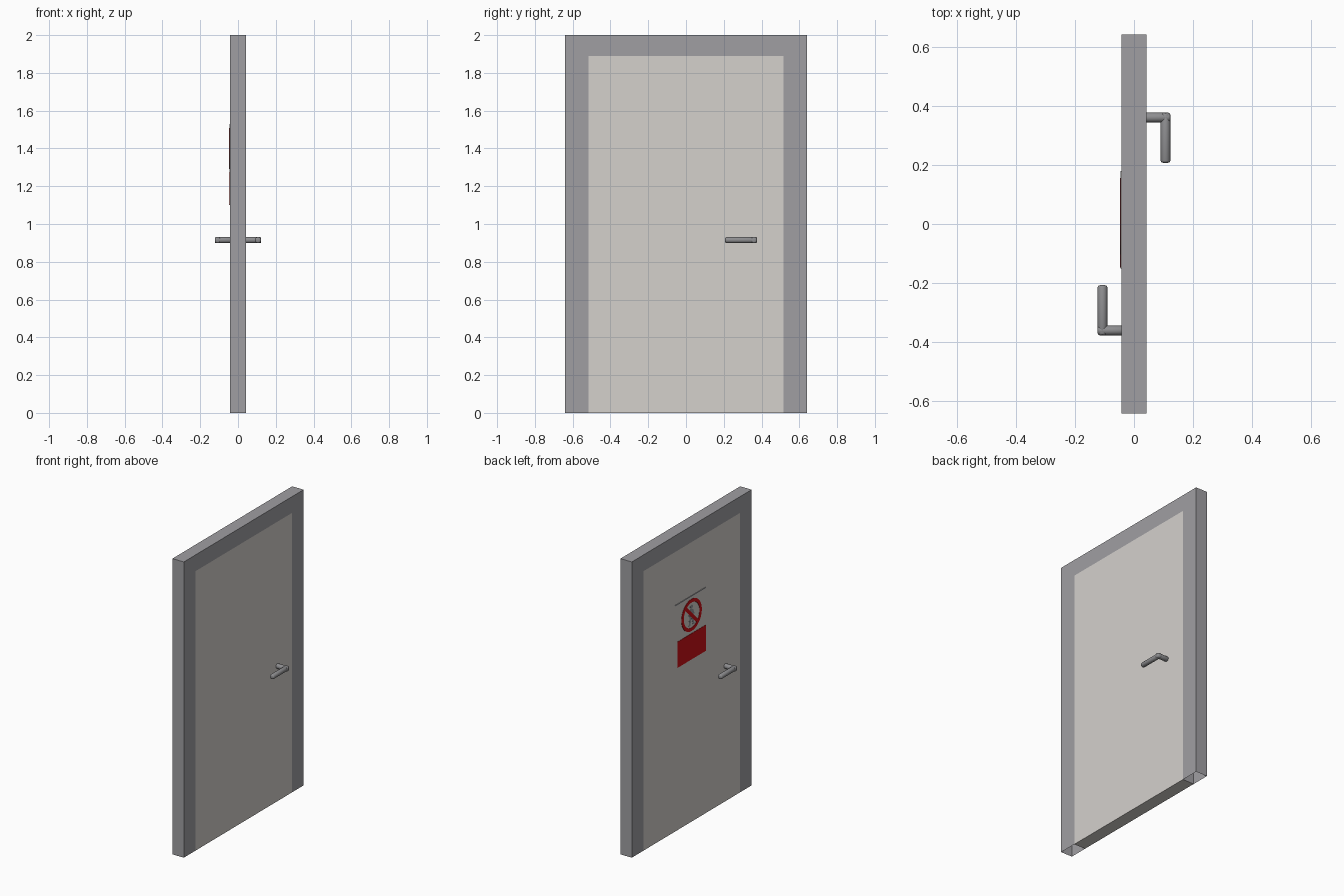
import bpy, bmesh, math
from mathutils import Vector, Matrix

if "Cube" in bpy.data.objects:
    bpy.data.objects.remove(bpy.data.objects["Cube"])


def material(name, rgb):
    m = bpy.data.materials.new(name)
    m.diffuse_color = (*rgb, 1)
    m.use_nodes = True
    m.node_tree.nodes["Principled BSDF"].inputs["Base Color"].default_value = m.diffuse_color
    return m


FRAME = material("frame_grey", (0.35, 0.345, 0.365))
PANEL = material("door_off_white", (0.66, 0.635, 0.605))
METAL = material("handle_grey", (0.27, 0.27, 0.28))
RED = material("sign_red", (0.6, 0.005, 0.008))
FIGURE = material("figure_grey", (0.30, 0.31, 0.34))

T = 0.0425           # half thickness of the door
W, IW = 0.64, 0.515  # half widths of frame and panel
H, IH = 2.0, 1.89    # heights of frame and panel


def finish(name, bm, mat):
    bmesh.ops.recalc_face_normals(bm, faces=bm.faces[:])
    me = bpy.data.meshes.new(name)
    bm.to_mesh(me)
    bm.free()
    me.materials.append(mat)
    ob = bpy.data.objects.new(name, me)
    bpy.context.collection.objects.link(ob)
    return ob


def prism(name, yz, x0, x1, mat, drop=None):
    """Extrude a y-z outline along x; drop(centre) picks side faces to delete."""
    bm = bmesh.new()
    f = bm.faces.new([bm.verts.new((x0, y, z)) for y, z in yz])
    r = bmesh.ops.extrude_face_region(bm, geom=[f], use_keep_orig=True)
    bmesh.ops.translate(bm, vec=(x1 - x0, 0, 0),
                        verts=[v for v in r["geom"] if isinstance(v, bmesh.types.BMVert)])
    bmesh.ops.recalc_face_normals(bm, faces=bm.faces[:])
    if drop:
        bad = [f for f in bm.faces if abs(f.normal.x) < 0.5 and drop(f.calc_center_median())]
        bmesh.ops.delete(bm, geom=bad, context="FACES")
    return finish(name, bm, mat)


def rect(y0, y1, z0, z1):
    return [(y0, z0), (y1, z0), (y1, z1), (y0, z1)]


def circle(y, z, r, n=24):
    return [(y + r * math.cos(2 * math.pi * i / n), z + r * math.sin(2 * math.pi * i / n))
            for i in range(n)]


# Frame: an upside-down U, hollow and open under the jambs
prism("frame", [(-W, 0), (-IW, 0), (-IW, IH), (IW, IH), (IW, 0), (W, 0), (W, H), (-W, H)],
      -T, T, FRAME, lambda c: c.z < 0.001)

# Door panel: flush with the frame, which already closes its sides and top
prism("door_panel", rect(-IW, IW, 0, IH), -T, T, PANEL, lambda c: c.z > 0.001)


# Lever handles: a stem and a lever with softly rounded ends
def rod(bm, a, b, r, n=20):
    a, b = Vector(a), Vector(b)
    d = b - a
    rot = d.to_track_quat("Z", "Y").to_matrix().to_4x4()
    L, e = d.length, r * 0.45
    profile = [(r - e, 0), (r - e * 0.3, e * 0.3), (r, e),
               (r, L - e), (r - e * 0.3, L - e * 0.3), (r - e, L)]
    rings = [[bm.verts.new(Matrix.Translation(a) @ rot @ Vector(
        (q * math.cos(2 * math.pi * i / n), q * math.sin(2 * math.pi * i / n), h)))
        for i in range(n)] for q, h in profile]
    for lo, hi in zip(rings, rings[1:]):
        for i in range(n):
            j = (i + 1) % n
            bm.faces.new((lo[i], lo[j], hi[j], hi[i]))
    bm.faces.new(rings[0][::-1])
    bm.faces.new(rings[-1])


for side, name in ((1, "handle_plain_side"), (-1, "handle_sign_side")):
    bm = bmesh.new()
    z, r = 0.915, 0.0165
    rod(bm, (side * (T - 0.01), side * 0.36, z), (side * 0.123, side * 0.36, z), r)
    rod(bm, (side * 0.1065, side * 0.376, z), (side * 0.1065, side * 0.207, z), r)
    ob = finish(name, bm, METAL)
    bpy.context.view_layer.objects.active = ob
    ob.select_set(True)
    bpy.ops.object.shade_smooth_by_angle(angle=math.radians(50))
    ob.select_set(False)

# Sign on the -x side: backing, top edge line and red block
BACK, MID, TOP = -T - 0.002, -T - 0.003, -T - 0.004
prism("sign_backing", rect(-0.15, 0.18, 1.10, 1.53), -T, BACK, PANEL)
prism("sign_top_line", rect(-0.15, 0.18, 1.524, 1.53), BACK, MID, FIGURE)
prism("sign_red_block", rect(-0.147, 0.155, 1.10, 1.275), BACK, TOP, RED)

# Prohibition ring and its slash
CY, CZ, R_OUT, R_IN = 0.005, 1.40, 0.108, 0.085
bm = bmesh.new()
n = 40
loops = [[bm.verts.new((x, y, z)) for y, z in circle(CY, CZ, r, n)]
         for x, r in ((BACK, R_OUT), (TOP, R_OUT), (TOP, R_IN), (BACK, R_IN))]
for a, b in zip(loops, loops[1:] + loops[:1]):
    for i in range(n):
        j = (i + 1) % n
        bm.faces.new((a[i], a[j], b[j], b[i]))
finish("sign_ring", bm, RED)

s, w = 0.066, 0.008
prism("sign_slash", [(CY + s - w, CZ + s + w), (CY + s + w, CZ + s - w),
                     (CY - s + w, CZ - s - w), (CY - s - w, CZ - s + w)], BACK, TOP, RED)

# Small walking figure behind the slash
prism("figure_head", circle(CY, CZ + 0.056, 0.014, 16), BACK, MID, FIGURE)
prism("figure_body", [(CY - 0.034, CZ - 0.004), (CY - 0.016, CZ + 0.038), (CY + 0.016, CZ + 0.038),
                      (CY + 0.034, CZ - 0.004), (CY + 0.018, CZ + 0.004), (CY + 0.03, CZ - 0.068),
                      (CY + 0.014, CZ - 0.068), (CY, CZ - 0.02), (CY - 0.014, CZ - 0.068),
                      (CY - 0.03, CZ - 0.068), (CY - 0.018, CZ + 0.004)], BACK, MID, FIGURE)
